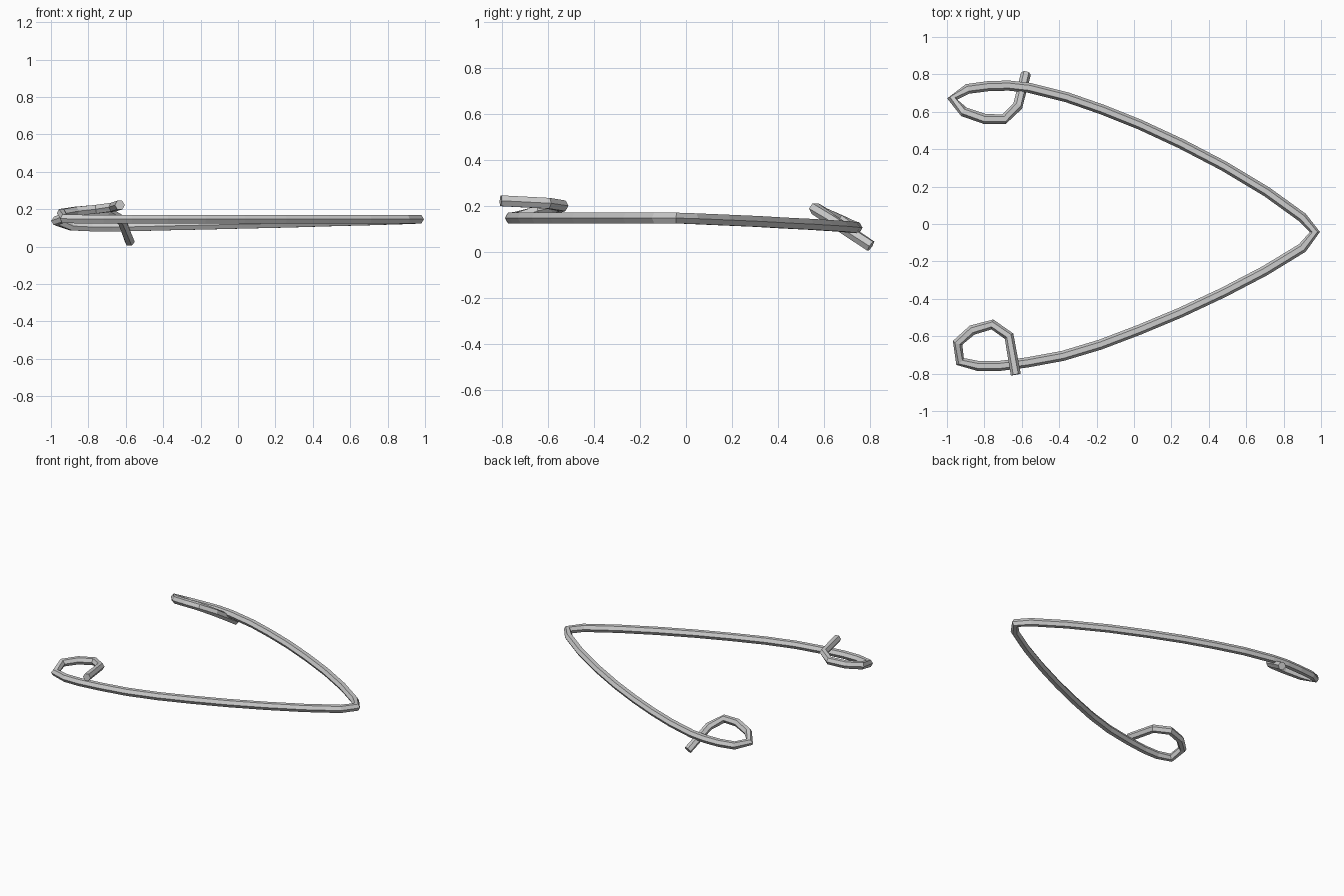
import bpy, bmesh, math
from mathutils import Vector

if "Cube" in bpy.data.objects:
    bpy.data.objects.remove(bpy.data.objects["Cube"])

RADIUS = 0.027
SIDES = 6

# Centre line: rear curled end, rear arm, pointed tip, front arm, front curled end
rear_curl = [(-0.578, 0.803, 0.025), (-0.622, 0.63, 0.14), (-0.695, 0.56, 0.188),
             (-0.80, 0.562, 0.187), (-0.91, 0.60, 0.165), (-0.972, 0.668, 0.138)]
rear_arm = [(-0.89, 0.722, 0.11), (-0.78, 0.737, 0.105), (-0.67, 0.74, 0.105),
            (-0.56, 0.728, 0.106), (-0.36, 0.678, 0.111), (-0.17, 0.612, 0.115),
            (0.03, 0.532, 0.12), (0.25, 0.43, 0.125), (0.48, 0.31, 0.132),
            (0.71, 0.172, 0.138), (0.90, 0.035, 0.144)]
tip = [(0.967, -0.043, 0.147)]
front_arm = [(0.90, -0.128, 0.147), (0.70, -0.25, 0.147), (0.48, -0.365, 0.147),
             (0.25, -0.473, 0.147), (0.03, -0.565, 0.147), (-0.18, -0.645, 0.147),
             (-0.38, -0.705, 0.147), (-0.57, -0.74, 0.147), (-0.72, -0.759, 0.147),
             (-0.83, -0.76, 0.147)]
front_curl = [(-0.93, -0.735, 0.15), (-0.943, -0.635, 0.178), (-0.865, -0.567, 0.19),
              (-0.757, -0.537, 0.2), (-0.668, -0.60, 0.211), (-0.632, -0.805, 0.222)]
path = [Vector(p) for p in rear_curl + rear_arm + tip + front_arm + front_curl]


def sweep(name, points, radius, sides):
    """Sweep a flat-topped polygon along a path, with capped ends."""
    bm = bmesh.new()
    rings = []
    last = len(points) - 1
    for i, p in enumerate(points):
        before = (p - points[max(i - 1, 0)]).normalized()
        after = (points[min(i + 1, last)] - p).normalized()
        t = (before + after).normalized()
        side = t.cross(Vector((0, 0, 1))).normalized()
        up = side.cross(t)
        rings.append([bm.verts.new(p + radius * (math.cos(a) * side + math.sin(a) * up))
                      for a in (2 * math.pi * k / sides for k in range(sides))])
    for a, b in zip(rings, rings[1:]):
        for k in range(sides):
            n = (k + 1) % sides
            bm.faces.new((a[k], a[n], b[n], b[k]))
    bm.faces.new(rings[0])
    bm.faces.new(rings[-1])
    bmesh.ops.recalc_face_normals(bm, faces=bm.faces)
    mesh = bpy.data.meshes.new(name)
    bm.to_mesh(mesh)
    bm.free()
    obj = bpy.data.objects.new(name, mesh)
    bpy.context.collection.objects.link(obj)
    return obj


sweep("bent_wire", path, RADIUS, SIDES)
